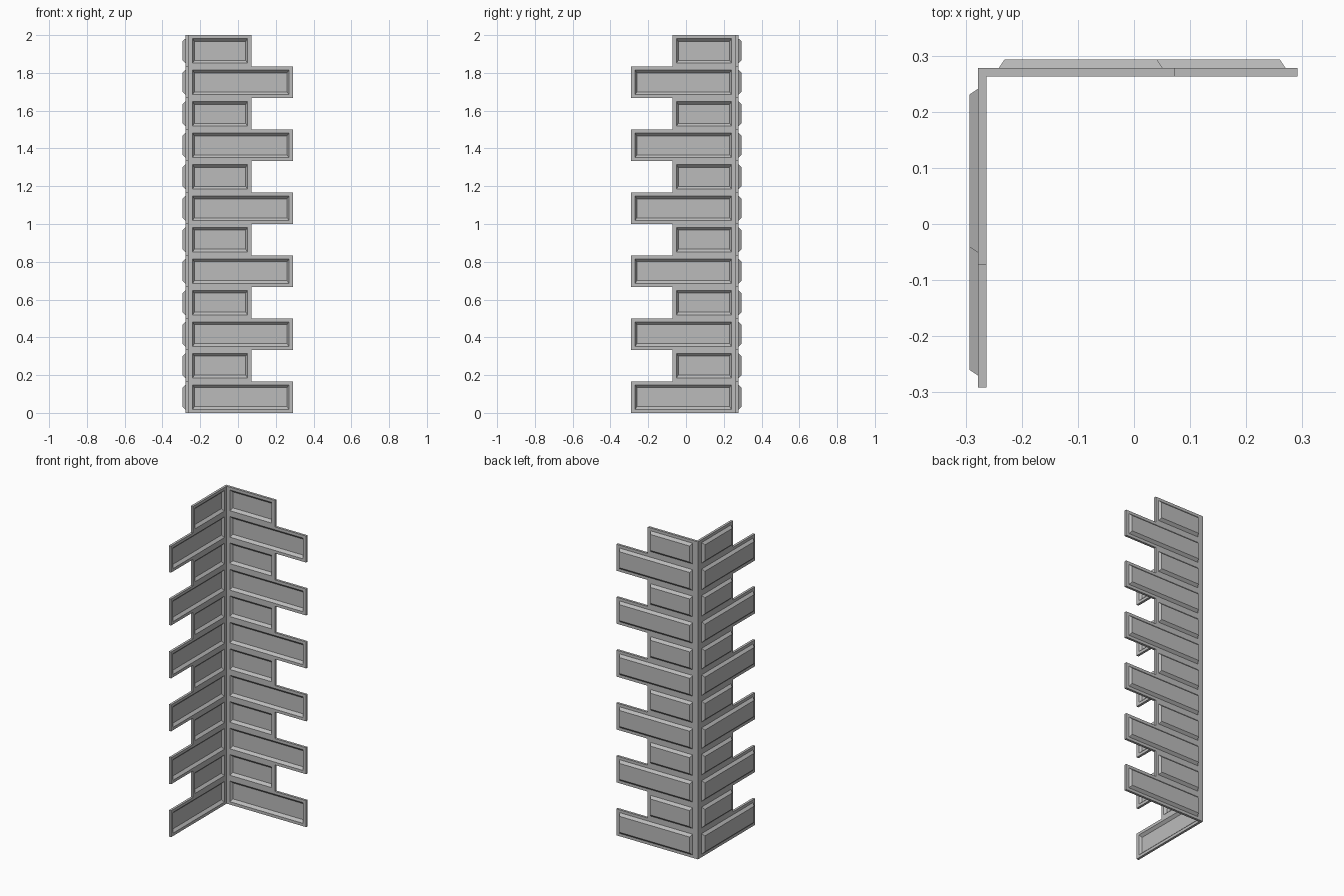
import bpy, bmesh
from mathutils import Vector

if "Cube" in bpy.data.objects:
    bpy.data.objects.remove(bpy.data.objects["Cube"], do_unlink=True)

ROWS = 12
H = 2.0 / ROWS
OUT, INN, BUMP = 0.278, 0.263, 0.293   # outer face, inner face, pressed panel face
LONG, SHORT = 0.291, 0.072             # free ends of the two course lengths

grey = bpy.data.materials.new("stone_grey")
grey.use_nodes = True
colour = (0.5, 0.5, 0.5, 1)
grey.diffuse_color = colour
grey.node_tree.nodes["Principled BSDF"].inputs["Base Color"].default_value = colour


def ring(bm, u0, u1, z0, z1, depth):
    return [bm.verts.new((u, depth, z)) for u, z in ((u0, z0), (u1, z0), (u1, z1), (u0, z1))]


def bridge(bm, a, b, sides=range(4)):
    for i in sides:
        j = (i + 1) % 4
        bm.faces.new((a[i], a[j], b[j], b[i]))


def ledge(bm, start, end, z):
    bm.faces.new([bm.verts.new((u, d, z)) for u, d in
                  ((start, INN), (end, INN), (end, OUT), (start, OUT))])


def course(bm, row):
    """One course of sheet: mitred at the corner, with a panel pressed outward."""
    z0, z1 = row * H, (row + 1) * H
    end = SHORT if row % 2 else LONG
    tip = end - 0.021
    outer = ring(bm, -OUT, end, z0, z1, OUT)
    inner = ring(bm, -INN, end, z0, z1, INN)
    bridge(bm, outer, inner, [1])
    for edge, face, floor in ((outer, OUT, BUMP), (inner, INN, OUT)):
        rim = ring(bm, -0.241, tip, z0 + 0.018, z1 - 0.018, face)
        top = ring(bm, -0.231, tip - 0.01, z0 + 0.033, z1 - 0.033, floor)
        bridge(bm, edge, rim)
        bridge(bm, rim, top)
        bm.faces.new(top)
    # Exposed ledges of the long courses
    if row % 2 == 0:
        ledge(bm, SHORT, LONG, z1)
        if row:
            ledge(bm, SHORT, LONG, z0)


def wing(name, swap):
    bm = bmesh.new()
    for row in range(ROWS):
        course(bm, row)
    for end, z in ((LONG, 0), (SHORT, 2)):
        bm.faces.new([bm.verts.new((u, d, z)) for u, d in
                      ((-INN, INN), (end, INN), (end, OUT), (-OUT, OUT))])
    bmesh.ops.remove_doubles(bm, verts=bm.verts, dist=0.0005)
    # Second wing mirrors the first across the corner diagonal
    if swap:
        for v in bm.verts:
            v.co = Vector((-v.co.y, -v.co.x, v.co.z))
    bmesh.ops.recalc_face_normals(bm, faces=bm.faces)
    # Make sure the outer skin points away from the corner
    axis, sign = (0, -1) if swap else (1, 1)
    outermost = max(bm.faces, key=lambda f: sign * f.calc_center_median()[axis])
    if outermost.normal[axis] * sign < 0:
        bmesh.ops.reverse_faces(bm, faces=bm.faces)
    mesh = bpy.data.meshes.new(name)
    bm.to_mesh(mesh)
    bm.free()
    mesh.materials.append(grey)
    obj = bpy.data.objects.new(name, mesh)
    bpy.context.collection.objects.link(obj)


wing("back_quoin_wing", False)
wing("right_quoin_wing", True)
